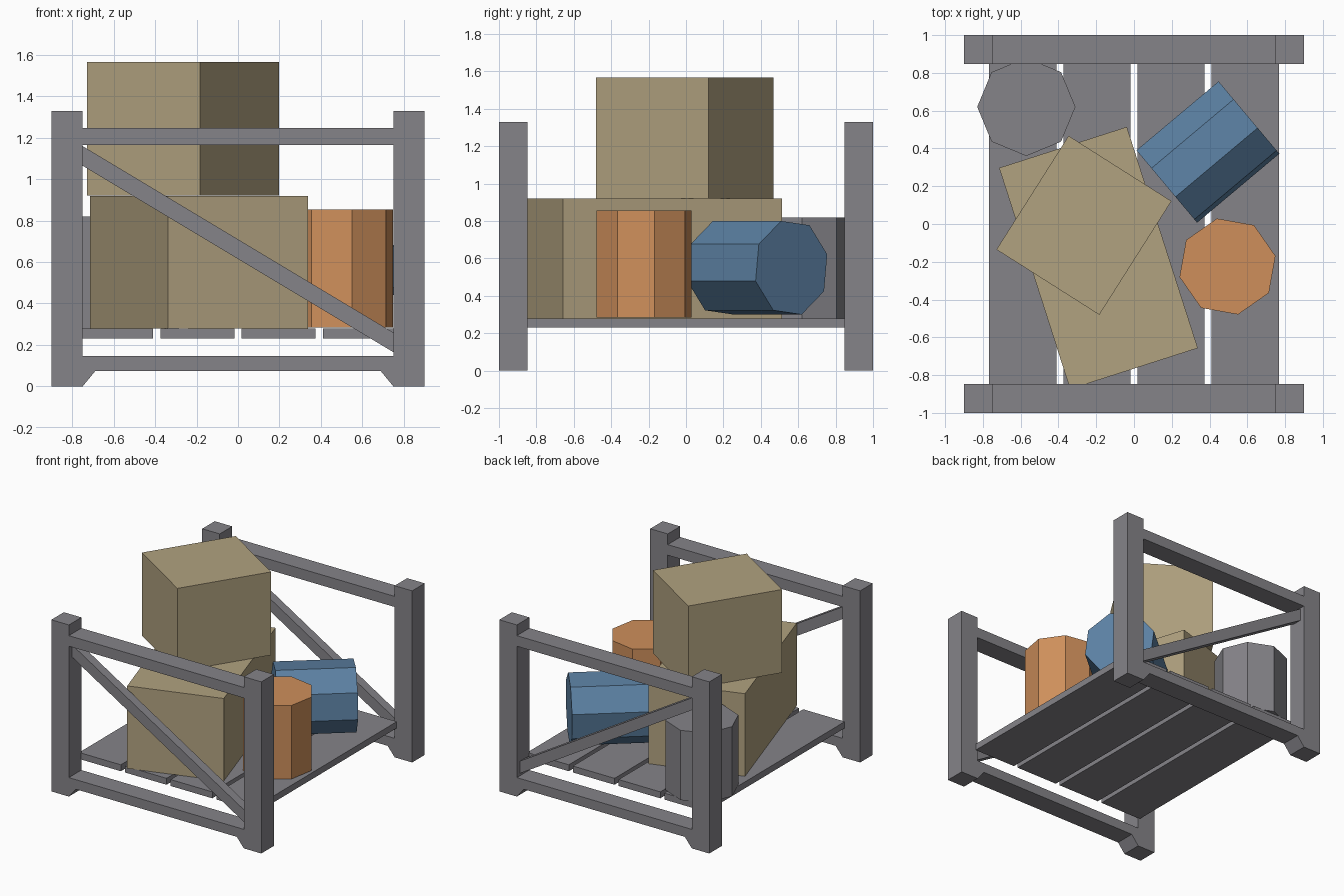
import bpy, bmesh, math
from mathutils import Matrix, Vector

if "Cube" in bpy.data.objects:
    bpy.data.objects.remove(bpy.data.objects["Cube"])


def material(name, rgb):
    m = bpy.data.materials.new(name)
    m.diffuse_color = (*rgb, 1)
    m.use_nodes = True
    m.node_tree.nodes["Principled BSDF"].inputs["Base Color"].default_value = m.diffuse_color
    return m


GREY = material("grey metal", (0.235, 0.23, 0.25))
TAN = material("tan cardboard", (0.44, 0.36, 0.215))
ORANGE = material("orange drum paint", (0.62, 0.275, 0.105))
BLUE = material("blue drum paint", (0.105, 0.215, 0.36))


def finish(name, bm, mat):
    bmesh.ops.recalc_face_normals(bm, faces=bm.faces)
    me = bpy.data.meshes.new(name)
    bm.to_mesh(me)
    bm.free()
    me.materials.append(mat)
    ob = bpy.data.objects.new(name, me)
    bpy.context.collection.objects.link(ob)
    return ob


def extrude_y(name, pts, y0, y1, mat):
    """Extrude an x-z outline from y0 to y1."""
    bm = bmesh.new()
    face = bm.faces.new([bm.verts.new((x, y0, z)) for x, z in pts])
    ext = bmesh.ops.extrude_face_region(bm, geom=[face])["geom"]
    verts = [g for g in ext if isinstance(g, bmesh.types.BMVert)]
    bmesh.ops.translate(bm, verts=verts, vec=(0, y1 - y0, 0))
    return finish(name, bm, mat)


def box(name, centre, size, angle, mat):
    bm = bmesh.new()
    bmesh.ops.create_cube(bm, size=1, matrix=Matrix.Translation(centre)
                          @ Matrix.Rotation(math.radians(angle), 4, 'Z')
                          @ Matrix.Diagonal((*size, 1)))
    return finish(name, bm, mat)


def drum(name, centre, length, spin, mat, basis=Matrix.Identity(4)):
    """Eight-sided drum, first corner at the spin angle."""
    bm = bmesh.new()
    bmesh.ops.create_cone(bm, cap_ends=True, segments=8, radius1=0.26,
                          radius2=0.26, depth=length)
    # turn so that one corner lies exactly at the spin angle
    bm.verts.ensure_lookup_table()
    v = bm.verts[0].co
    turn = math.radians(spin) - math.atan2(v.y, v.x)
    bm.transform(Matrix.Translation(centre) @ basis
                 @ Matrix.Rotation(turn, 4, 'Z'))
    return finish(name, bm, mat)


# End frames: footed posts, two rails and a diagonal brace
post = [(0.9, 0), (0.9, 1.33), (0.75, 1.33), (0.75, 0.073),
        (0.69, 0.073), (0.75, 0)]
brace = [(-0.75, 1.065), (-0.75, 1.16), (0.75, 0.26), (0.75, 0.165)]
for label, s in (("front", -1), ("back", 1)):
    for side, sx in (("left", -1), ("right", 1)):
        extrude_y(f"{label}_{side}_post", [(sx * x, z) for x, z in post],
                  s * 0.847, s * 1.0, GREY)
    for part, z0, z1 in (("top_rail", 1.165, 1.247), ("bottom_rail", 0.073, 0.147)):
        extrude_y(f"{label}_{part}",
                  [(-0.75, z0), (0.75, z0), (0.75, z1), (-0.75, z1)],
                  s * 0.847, s * 1.0, GREY)
    extrude_y(f"{label}_diagonal_brace", brace, s * 0.89, s * 0.96, GREY)

# Deck slats
for i in range(4):
    box(f"deck_slat_{i + 1}", (-0.588 + 0.392 * i, 0, 0.255),
        (0.357, 1.7, 0.05), 0, GREY)

# Stacked boxes
box("lower_box", (-0.188, -0.18, 0.6), (0.71, 1.23, 0.64), 17.8, TAN)
box("upper_box", (-0.265, -0.007, 1.244), (0.645, 0.713, 0.645), -32.4, TAN)

# Upright drums
drum("orange_drum", (0.495, -0.225, 0.57), 0.57, 12.4, ORANGE)
drum("grey_drum", (-0.57, 0.62, 0.55), 0.54, 0, GREY)

# Drum lying on its side: local x runs across, y up, z along its axis
a = math.radians(40)
across = Vector((math.sin(a), -math.cos(a), 0))
up = Vector((0, 0, 1))
lying = Matrix((across, up, across.cross(up))).transposed().to_4x4()
drum("blue_drum", (0.391, 0.381, 0.55), 0.568, 29, BLUE, lying)
